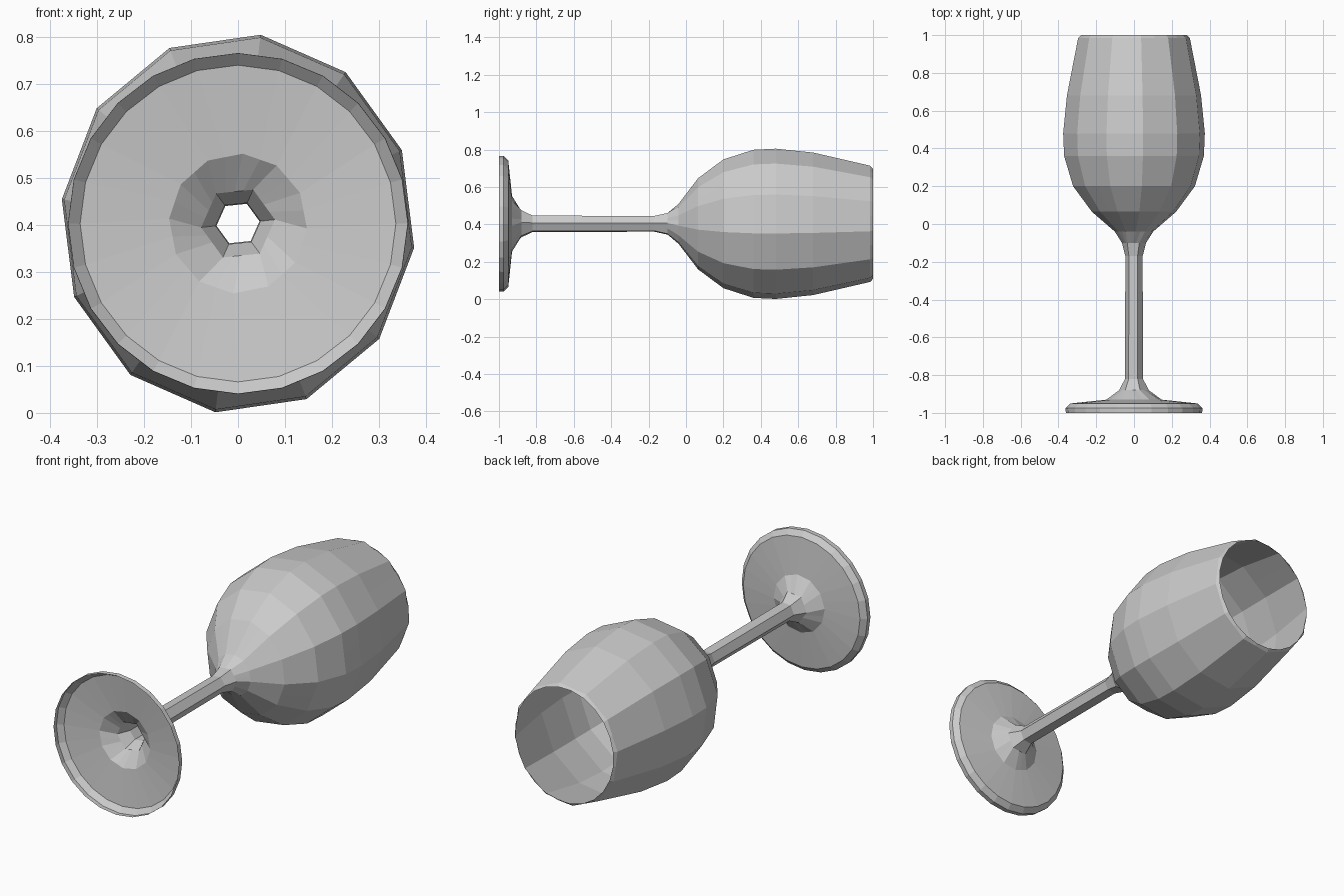
import bpy, bmesh
from math import pi, cos, sin, radians

if "Cube" in bpy.data.objects:
    bpy.data.objects.remove(bpy.data.objects["Cube"])

AXIS_Z = 0.403
COLS = 24  # columns around the glass, divisible by every ring's side count

# Open single-sheet shell, foot to lip: (y, radius x, radius z, sides, twist degrees)
PROFILE = [
    # foot
    (-1.00, 0.361, 0.362, 24, 0),
    (-0.975, 0.362, 0.363, 24, 0),
    (-0.95, 0.336, 0.337, 24, 0),
    (-0.93, 0.147, 0.149, 12, -4),
    # hollow six-sided stem
    (-0.88, 0.079, 0.079, 6, 6),
    (-0.82, 0.048, 0.048, 6, 6),
    (-0.17, 0.046, 0.046, 6, 6),
    (-0.10, 0.064, 0.064, 6, 4),
    # twelve-sided bowl, slightly oval
    (-0.04, 0.102, 0.107, 12, -5),
    (0.065, 0.225, 0.246, 12, -7.3),
    (0.20, 0.325, 0.347, 12, -7.3),
    (0.36, 0.373, 0.399, 12, -7.3),
    (0.48, 0.378, 0.405, 12, -7.3),
    (0.68, 0.358, 0.384, 12, -7.3),
    (0.985, 0.298, 0.313, 12, -7.3),
    # lip
    (1.00, 0.282, 0.297, 24, -7.3),
]


def ring(bm, y, rx, rz, sides, twist):
    """Regular polygon sampled at COLS points, so rings of any side count join."""
    verts = []
    step = 2 * pi / sides
    for k in range(COLS):
        a = 2 * pi * k / COLS
        r = cos(step / 2) / cos(a % step - step / 2)
        t = a + radians(twist)
        verts.append(bm.verts.new((rx * r * cos(t), y, AXIS_Z + rz * r * sin(t))))
    return verts


bm = bmesh.new()
rings = [ring(bm, *p) for p in PROFILE]
for a, b in zip(rings, rings[1:]):
    for i in range(COLS):
        j = (i + 1) % COLS
        bm.faces.new((a[i], b[i], b[j], a[j]))

mesh = bpy.data.meshes.new("wine_glass")
bm.to_mesh(mesh)
bm.free()
glass = bpy.data.objects.new("wine_glass", mesh)
bpy.context.collection.objects.link(glass)
